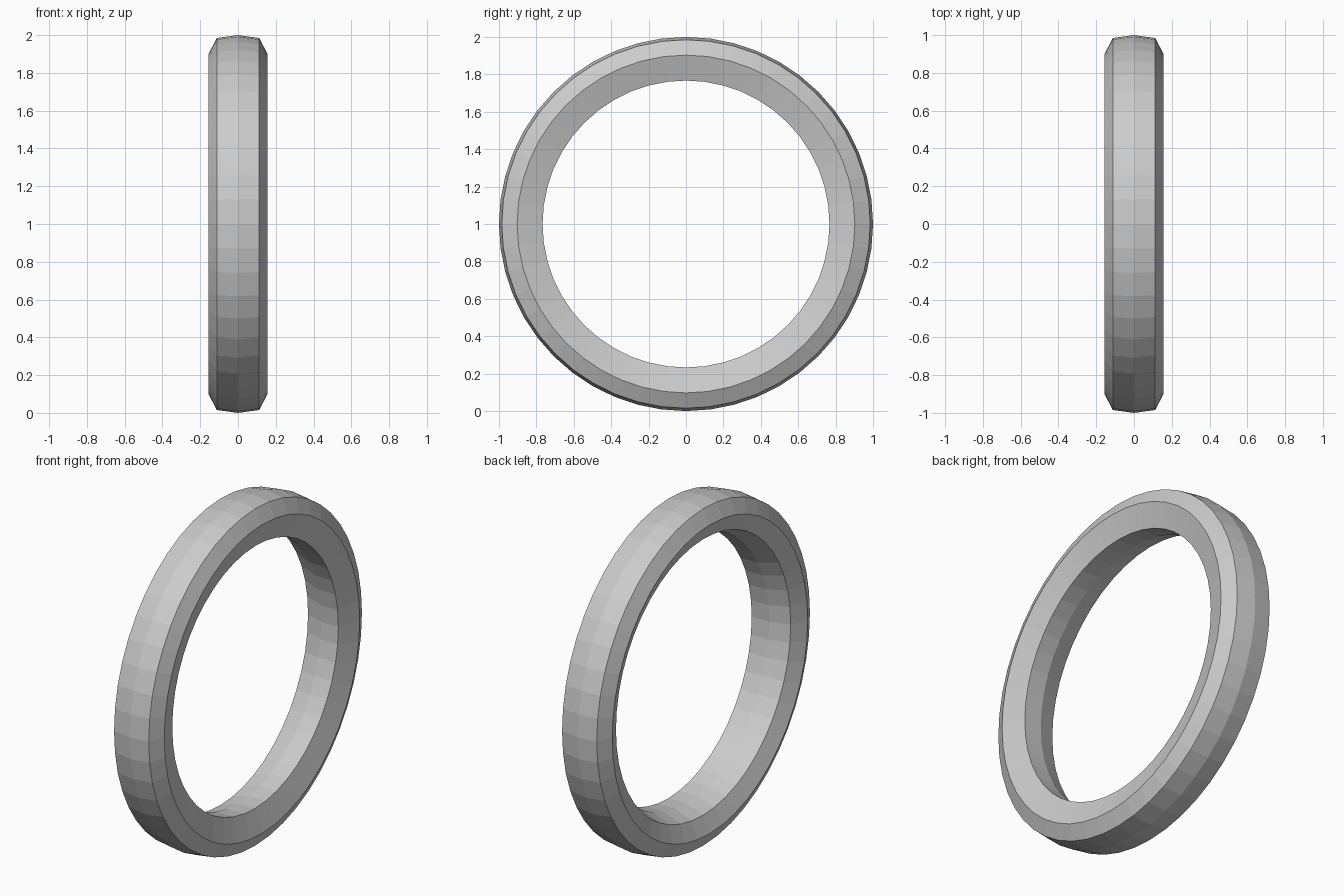
import bpy, bmesh
from math import sin, cos, tau

if "Cube" in bpy.data.objects:
    bpy.data.objects.remove(bpy.data.objects["Cube"])

SEGMENTS = 48
# Closed tyre cross-section as (x, radius)
PROFILE = [
    (0.0, 1.0), (0.112, 0.985), (0.155, 0.903), (0.112, 0.767),
    (0.0, 0.769), (-0.112, 0.807), (-0.155, 0.903), (-0.112, 0.985),
]

# Revolve the section around the x axis
bm = bmesh.new()
rings = []
for i in range(SEGMENTS):
    a = tau * i / SEGMENTS
    rings.append([bm.verts.new((x, r * cos(a), 1 + r * sin(a))) for x, r in PROFILE])

n = len(PROFILE)
for i in range(SEGMENTS):
    a, b = rings[i], rings[(i + 1) % SEGMENTS]
    for j in range(n):
        k = (j + 1) % n
        bm.faces.new((a[j], b[j], b[k], a[k]))
bmesh.ops.recalc_face_normals(bm, faces=bm.faces)

mesh = bpy.data.meshes.new("tyre")
bm.to_mesh(mesh)
bm.free()
bpy.context.collection.objects.link(bpy.data.objects.new("tyre", mesh))
